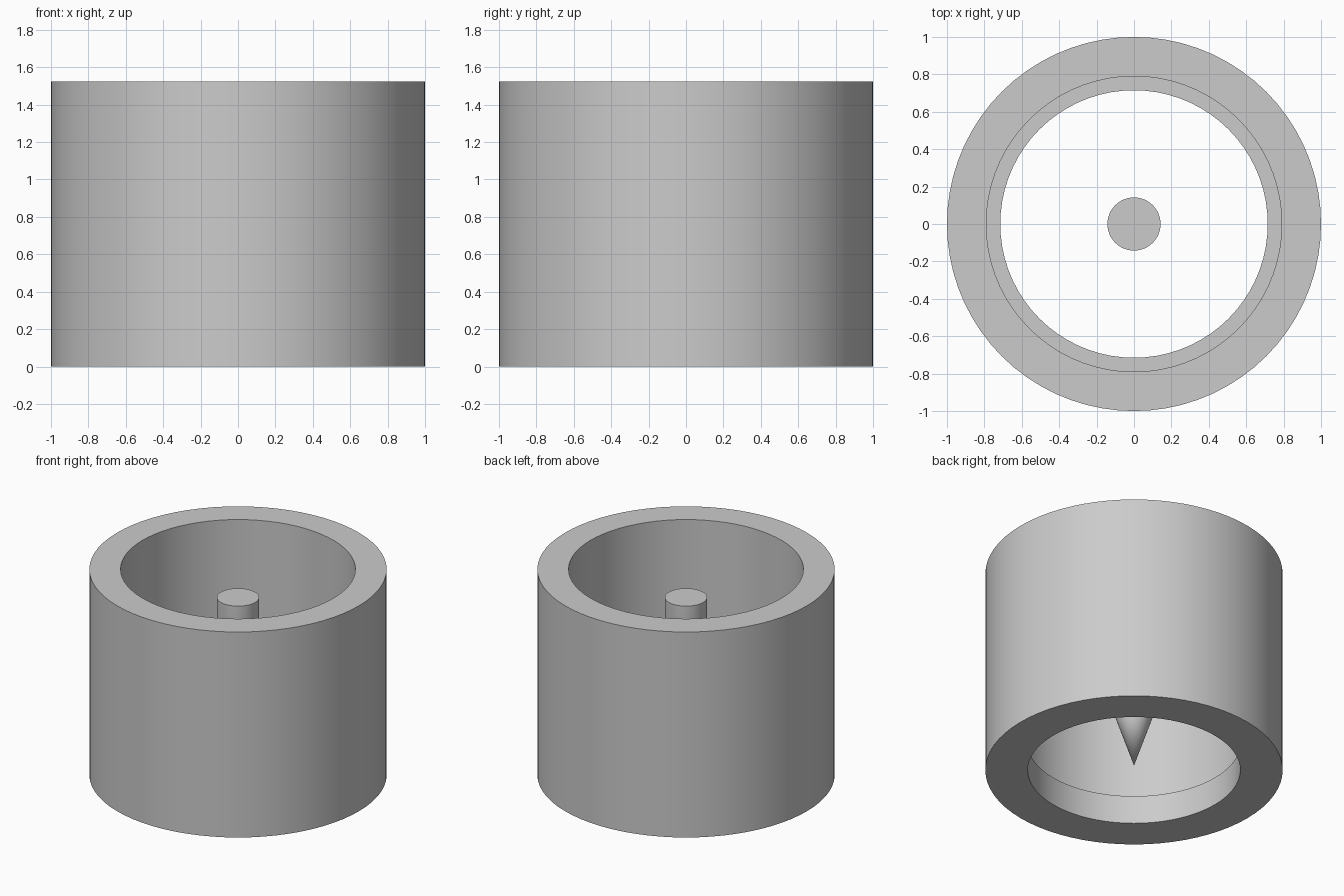
import bpy
import bmesh
import math

cube = bpy.data.objects.get("Cube")
if cube:
    bpy.data.objects.remove(cube, do_unlink=True)

SEGMENTS = 72
HEIGHT = 1.525

grey = bpy.data.materials.new("light grey")
grey.use_nodes = True
colour = (0.6, 0.6, 0.6, 1)
grey.diffuse_color = colour
grey.node_tree.nodes["Principled BSDF"].inputs["Base Color"].default_value = colour


def lathe(name, profile, closed):
    """Spin a (radius, height) profile around the z axis."""
    bm = bmesh.new()
    verts = [bm.verts.new((r, 0, z)) for r, z in profile]
    edges = [bm.edges.new(pair) for pair in zip(verts, verts[1:])]
    if closed:
        edges.append(bm.edges.new((verts[-1], verts[0])))
    bmesh.ops.spin(bm, geom=verts + edges, cent=(0, 0, 0), axis=(0, 0, 1),
                   angle=math.tau, steps=SEGMENTS, use_duplicate=False)
    bmesh.ops.remove_doubles(bm, verts=bm.verts, dist=0.0005)
    bmesh.ops.recalc_face_normals(bm, faces=bm.faces)
    mesh = bpy.data.meshes.new(name)
    bm.to_mesh(mesh)
    bm.free()
    mesh.materials.append(grey)
    obj = bpy.data.objects.new(name, mesh)
    bpy.context.collection.objects.link(obj)
    bpy.ops.object.select_all(action="DESELECT")
    obj.select_set(True)
    bpy.context.view_layer.objects.active = obj
    bpy.ops.object.shade_smooth_by_angle(angle=math.radians(20))
    return obj


# Open sleeve with a narrower lip at the bottom of its bore
lathe("outer_sleeve", [(1, 0), (1, HEIGHT), (0.79, HEIGHT),
                       (0.79, 0.21), (0.715, 0.21), (0.715, 0)], True)

# Free-standing central pin with a conical point
lathe("pointed_pin", [(0, 0.035), (0.142, 0.465), (0.142, 1.317), (0, 1.317)], False)
